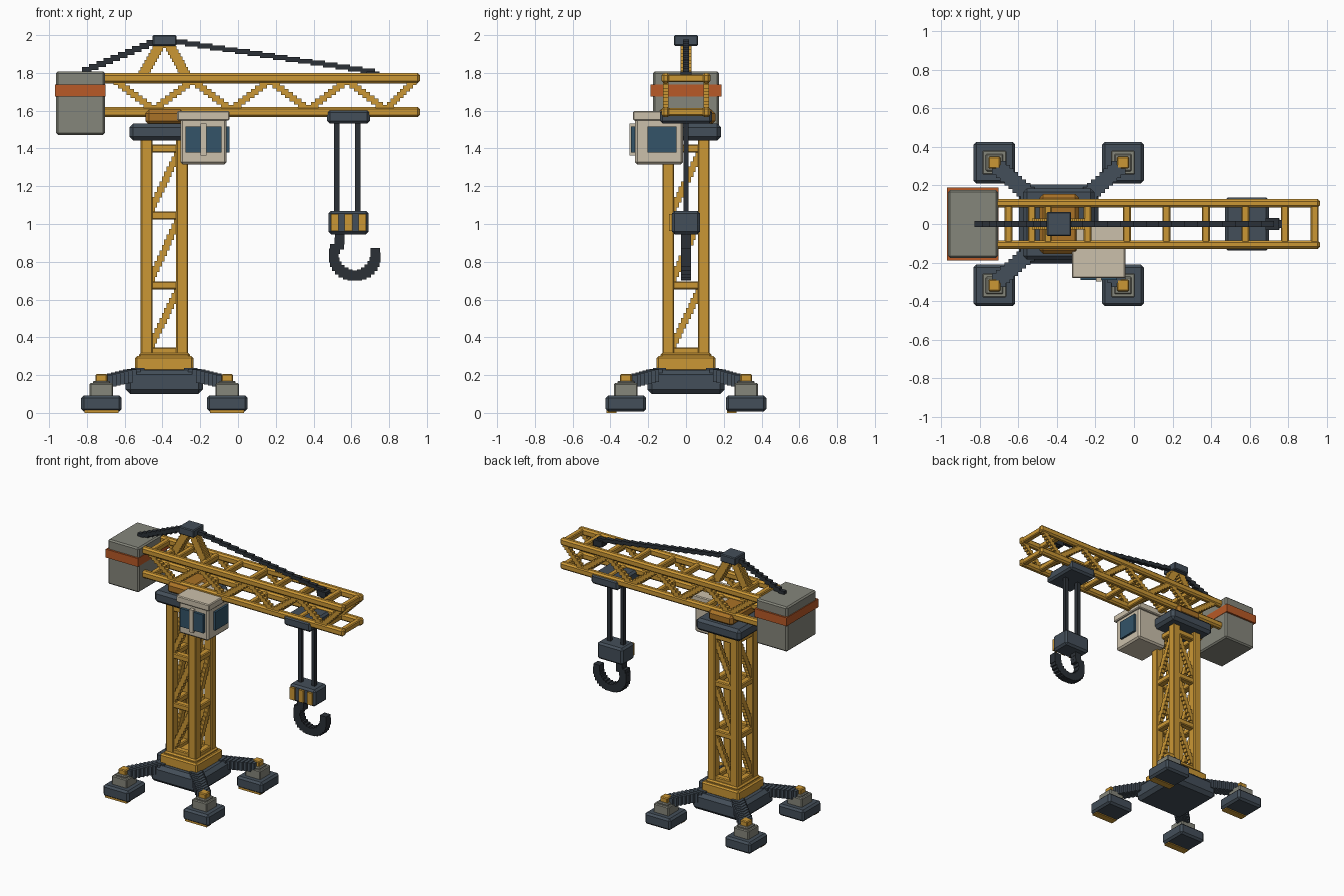
import bpy, math
from mathutils import Vector

if "Cube" in bpy.data.objects:
    bpy.data.objects.remove(bpy.data.objects["Cube"])


def mat(name, rgb):
    m = bpy.data.materials.new(name)
    m.diffuse_color = (*rgb, 1)
    m.use_nodes = True
    m.node_tree.nodes["Principled BSDF"].inputs["Base Color"].default_value = m.diffuse_color
    return m


YELLOW = mat("yellow", (0.60, 0.31, 0.035))
AMBER = mat("amber", (0.40, 0.17, 0.02))
SLATE = mat("slate", (0.057, 0.077, 0.10))
BLACK = mat("black_steel", (0.024, 0.03, 0.037))
GREY = mat("concrete", (0.235, 0.238, 0.198))
ORANGE = mat("orange", (0.48, 0.10, 0.02))
CREAM = mat("cream", (0.60, 0.53, 0.41))
GLASS = mat("glass", (0.033, 0.087, 0.138))


def part(name, boxes, material, bevel=0.0):
    """One object made of boxes given as (x0, x1, y0, y1, z0, z1)."""
    verts, faces = [], []
    for x0, x1, y0, y1, z0, z1 in boxes:
        k = len(verts)
        verts += [(x, y, z) for z in (z0, z1) for x, y in ((x0, y0), (x1, y0), (x1, y1), (x0, y1))]
        faces += [(k + 3, k + 2, k + 1, k), (k + 4, k + 5, k + 6, k + 7)]
        faces += [(k + i, k + (i + 1) % 4, k + 4 + (i + 1) % 4, k + 4 + i) for i in range(4)]
    me = bpy.data.meshes.new(name)
    me.from_pydata(verts, [], faces)
    me.materials.append(material)
    ob = bpy.data.objects.new(name, me)
    bpy.context.collection.objects.link(ob)
    if bevel:
        b = ob.modifiers.new("bevel", 'BEVEL')
        b.width = bevel
        b.segments = 1
    return ob


def cbox(c, s):
    return tuple(v for i in range(3) for v in (c[i] - s[i] / 2, c[i] + s[i] / 2))


def steps(a, b, size, n):
    """Staircase of n blocks running from a to b."""
    a, b = Vector(a), Vector(b)
    d = b - a
    s = [size[i] + abs(d[i]) / n for i in range(3)]
    return [cbox(a + d * ((i + 0.5) / n), s) for i in range(n)]


MX = -0.39  # mast centre line
SIGNS = [(sx, sy) for sx in (-1, 1) for sy in (-1, 1)]

# Base, outriggers and feet
part("base_block", [(MX - .205, MX + .205, -.205, .205, .10, .228)], SLATE, .025)
part("mast_collar", [(MX - .155, MX + .155, -.155, .155, .22, .30),
                     (MX - .135, MX + .135, -.135, .135, .29, .318)], YELLOW, .01)
for i, (sx, sy) in enumerate(SIGNS):
    cx, cy = MX + sx * .333, sy * .318
    part(f"outrigger_{i}", steps((MX + sx * .13, sy * .13, .208), (MX + sx * .32, sy * .30, .165),
                                 (.05, .05, .06), 9), SLATE)
    part(f"foot_pad_{i}", [cbox((cx, cy, .05), (.215, .215, .086))], SLATE, .014)
    part(f"foot_strip_{i}", [(cx - .09, cx + .09, cy - .102, cy - .05, 0, .02)], YELLOW)
    part(f"foot_block_{i}", [cbox((cx, cy, .122), (.125, .125, .07)),
                             cbox((cx, cy, .155), (.09, .09, .03))], GREY, .006)
    part(f"foot_knob_{i}", [cbox((cx, cy, .183), (.062, .062, .045))], YELLOW, .006)

# Lattice mast
part("mast_legs", [cbox((MX + sx * .094, sy * .094, .88), (.062, .062, 1.16)) for sx, sy in SIGNS],
     YELLOW, .006)
levels = (.325, .675, 1.045, 1.40)
bars, braces = [], []
for z in levels:
    for s in (-1, 1):
        bars += [cbox((MX, s * .094, z), (.15, .05, .042)), cbox((MX + s * .094, 0, z), (.05, .15, .042))]
for z0, z1 in zip(levels, levels[1:]):
    for s in (-1, 1):
        braces += steps((MX - .07, s * .098, z0 + .03), (MX + .07, s * .098, z1 - .03), (.014, .03, .03), 11)
        braces += steps((MX + s * .098, -.07, z0 + .03), (MX + s * .098, .07, z1 - .03), (.03, .014, .03), 11)
part("mast_rungs", bars, YELLOW, .006)
part("mast_braces", braces, YELLOW)

# Slewing ring and turntable
part("slew_ring", [(MX - .185, MX + .185, -.185, .185, 1.442, 1.532)], SLATE, .02)
part("turntable", [(MX - .10, MX + .105, -.155, .155, 1.525, 1.605)], AMBER, .02)

# Jib: four chords, cross bars and zigzag lacing
part("jib_chords", [(-.72, .963, y - .022, y + .022, z - .027, z + .027)
                    for y in (-.107, .107) for z in (1.593, 1.772)], YELLOW, .012)
nodes = [-.65 + .2045 * k for k in range(8)] + [.935]
part("jib_cross_bars", [cbox((x, 0, z), (.04, .20, .04)) for x in nodes for z in (1.593, 1.772)]
     + [cbox((-.53, 0, 1.772), (.04, .20, .04))], YELLOW, .006)
lacing = []
for i, (xa, xb) in enumerate(zip(nodes, nodes[1:])):
    za, zb = (1.76, 1.605) if i % 2 == 0 else (1.605, 1.76)
    for y in (-.107, .107):
        lacing += steps((xa, y, za), (xb, y, zb), (.018, .03, .014), 9)
part("jib_lacing", lacing, YELLOW)

# Apex frame, cap and pendant lines
part("apex_frame", [b for s in (-1, 1) for b in
                    steps((MX + s * .125, 0, 1.77), (MX + s * .02, 0, 1.955), (.045, .058, .012), 10)], YELLOW)
part("apex_cap", [(MX - .062, MX + .064, -.063, .063, 1.943, 2.0)], SLATE, .006)
part("rear_pendant", steps((-.82, 0, 1.808), (-.44, 0, 1.965), (.012, .03, .016), 10), BLACK)
part("front_pendant", steps((-.34, 0, 1.968), (.72, 0, 1.806), (.012, .03, .016), 16), BLACK)
part("pendant_anchor", [(.68, .75, -.03, .03, 1.765, 1.808), (.70, .79, -.02, .02, 1.755, 1.79)], BLACK)

# Counterweight
part("counterweight", [(-.963, -.705, -.175, .175, 1.472, 1.808)], GREY, .01)
part("counterweight_band", [(-.969, -.702, -.189, .189, 1.675, 1.738)], ORANGE)

# Operator cabin
part("cabin_body", [(-.305, -.06, -.27, -.015, 1.315, 1.56)], CREAM, .012)
part("cabin_roof", [(-.322, -.045, -.28, .003, 1.548, 1.598)], CREAM, .006)
part("cabin_windows", [(-.278, -.087, -.29, -.25, 1.378, 1.516),
                       (-.10, -.044, -.205, -.05, 1.378, 1.516)], GLASS)
part("cabin_mullion", [(-.198, -.168, -.298, -.25, 1.362, 1.532)], CREAM)

# Trolley, hoist lines and hook block
part("trolley", [(.472, .698, -.138, .138, 1.532, 1.605)], SLATE, .014)
part("hoist_lines", [(x - .014, x + .014, -.014, .014, 1.04, 1.55) for x in (.523, .634)], BLACK)
part("hook_block", [(.478, .692, -.075, .075, .945, 1.07)], SLATE, .014)
part("hook_block_stripes", [(x - .02, x + .02, -.09, -.06, .962, 1.053) for x in (.512, .585, .658)], YELLOW)

# Hook: shank plus an arc of blocks
hook = steps((.54, 0, .95), (.535, 0, .87), (.05, .055, .01), 3)
for k in range(17):
    t = math.radians(160 + k * 13)
    hook.append(cbox((.617 + .111 * math.cos(t), 0, .832 + .105 * math.sin(t)), (.052, .055, .052)))
part("hook", hook, BLACK)
